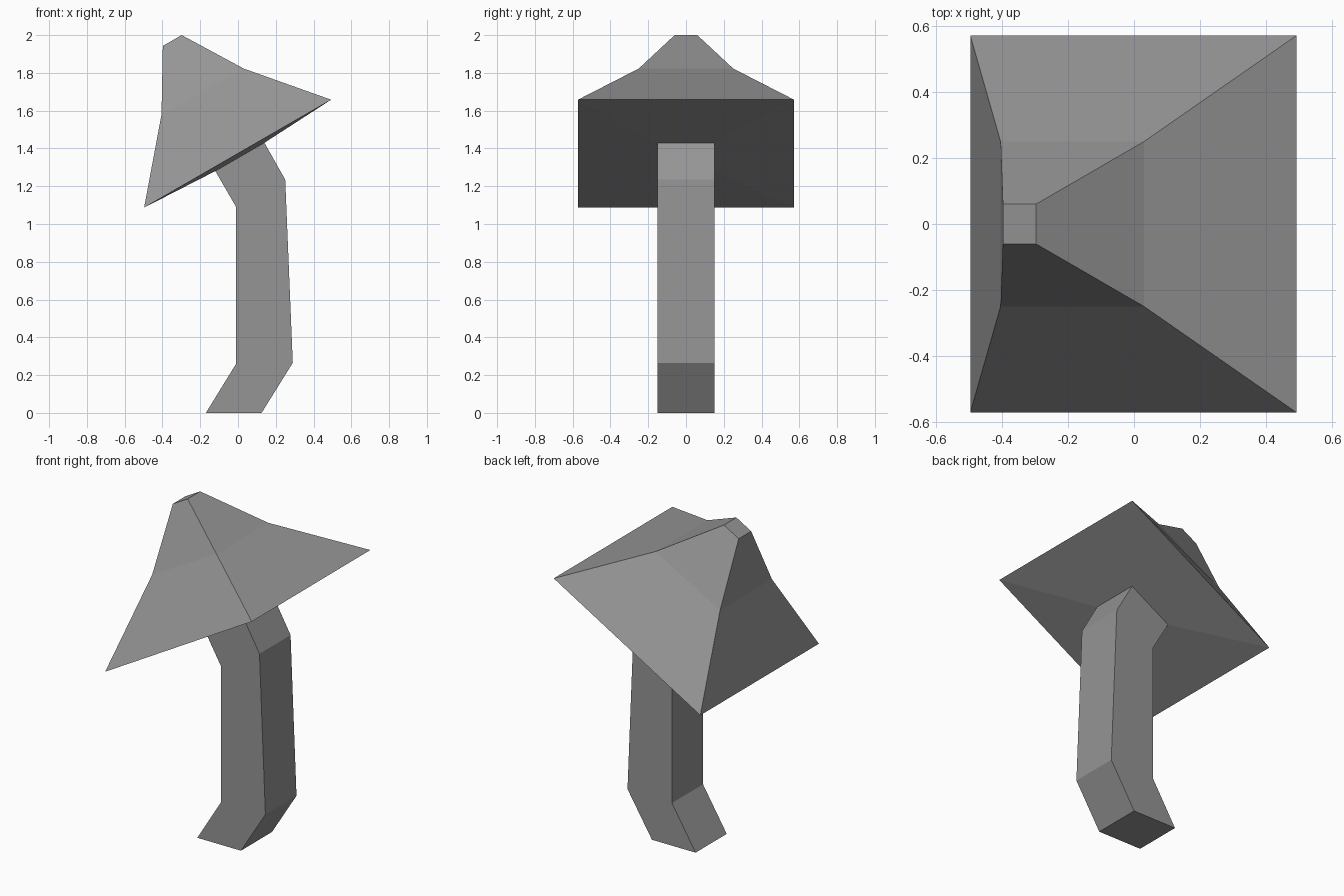
import bpy
import bmesh

cube = bpy.data.objects.get("Cube")
if cube:
    bpy.data.objects.remove(cube, do_unlink=True)

grey = bpy.data.materials.new("plain grey")
grey.use_nodes = True
grey.diffuse_color = (0.3, 0.3, 0.3, 1)
bsdf = grey.node_tree.nodes["Principled BSDF"]
bsdf.inputs["Base Color"].default_value = grey.diffuse_color
bsdf.inputs["Roughness"].default_value = 0.8


def loft(name, rings, close_first=False, close_last=False):
    """Skin tilted rectangles: (right x, right z, left x, left z, half depth)."""
    bm = bmesh.new()
    loops = []
    for x0, z0, x1, z1, d in rings:
        corners = [(x0, -d, z0), (x1, -d, z1), (x1, d, z1), (x0, d, z0)]
        loops.append([bm.verts.new(c) for c in corners])
    for low, high in zip(loops, loops[1:]):
        for i in range(4):
            j = (i + 1) % 4
            bm.faces.new((low[i], low[j], high[j], high[i]))
    if close_first:
        bm.faces.new(loops[0][::-1])
    if close_last:
        bm.faces.new(loops[-1])
    mesh = bpy.data.meshes.new(name)
    bm.to_mesh(mesh)
    bm.free()
    mesh.materials.append(grey)
    obj = bpy.data.objects.new(name, mesh)
    bpy.context.collection.objects.link(obj)
    return obj


# Ring where the stem meets the underside of the cap
joint = (-0.12, 1.28, 0.14, 1.43, 0.15)

# Crooked square stem
loft("mushroom_stem", [
    (-0.17, 0.0, 0.125, 0.0, 0.15),
    (-0.01, 0.26, 0.29, 0.265, 0.15),
    (-0.01, 1.09, 0.25, 1.235, 0.15),
    joint,
], close_first=True)

# Tilted cap: underside, rim, shoulder and blunt tip
loft("mushroom_cap", [
    joint,
    (-0.497, 1.087, 0.493, 1.658, 0.572),
    (-0.405, 1.58, 0.03, 1.823, 0.25),
    (-0.398, 1.943, -0.298, 2.0, 0.06),
], close_last=True)
